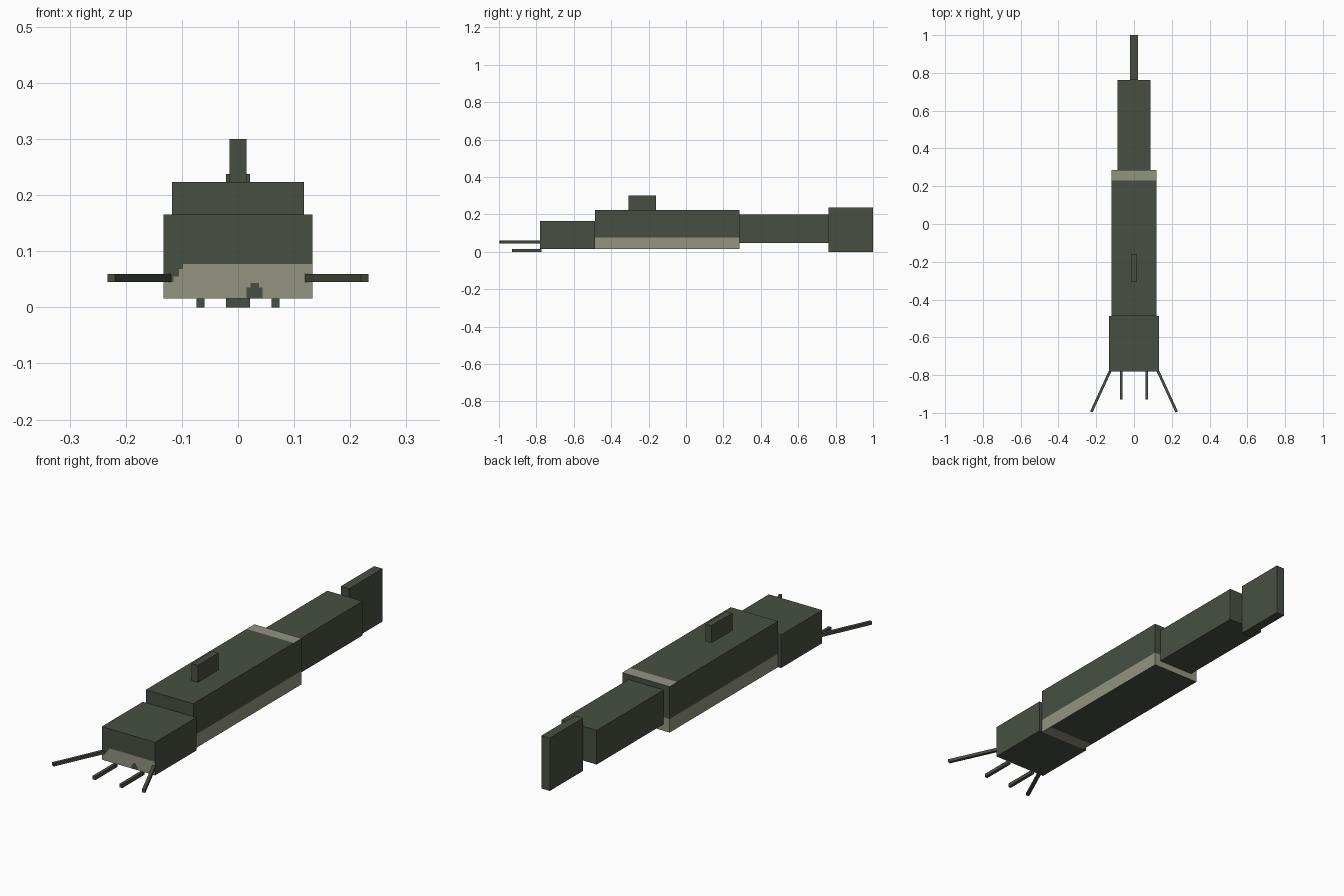
import bpy, bmesh
from mathutils import Vector, Matrix

if "Cube" in bpy.data.objects:
    bpy.data.objects.remove(bpy.data.objects["Cube"])


def material(name, rgb):
    m = bpy.data.materials.new(name)
    m.diffuse_color = (*rgb, 1)
    m.use_nodes = True
    m.node_tree.nodes["Principled BSDF"].inputs["Base Color"].default_value = m.diffuse_color
    return m


GREEN = material("dark olive green", (0.063, 0.078, 0.054))
PALE = material("pale belly", (0.291, 0.296, 0.216))


def box(name, lo, hi, cuts=(), pale=None):
    """Box between two corners, sliced at (axis, value) cuts; pale(centre, normal) picks the belly colour."""
    lo, hi = Vector(lo), Vector(hi)
    bm = bmesh.new()
    bmesh.ops.create_cube(bm, size=1)
    for v in bm.verts:
        v.co = Vector([(lo[i] + hi[i]) / 2 + v.co[i] * (hi[i] - lo[i]) for i in range(3)])
    for axis, value in cuts:
        normal = Vector([float(i == axis) for i in range(3)])
        bmesh.ops.bisect_plane(bm, geom=bm.verts[:] + bm.edges[:] + bm.faces[:],
                               plane_co=normal * value, plane_no=normal)
    bm.normal_update()
    if pale:
        for f in bm.faces:
            f.material_index = int(pale(f.calc_center_median(), f.normal))
    me = bpy.data.meshes.new(name)
    bm.to_mesh(me)
    bm.free()
    me.materials.append(GREEN)
    me.materials.append(PALE)
    ob = bpy.data.objects.new(name, me)
    bpy.context.collection.objects.link(ob)
    return ob


BELLY = 0.077  # height of the colour border


def head_pale(c, n):
    # pale chin on the front only, with a stepped corner and a small dark spot
    if n.y > -0.5 or c.z > BELLY:
        return False
    corner = (c.x < -0.115 and c.z > 0.045) or (c.x < -0.105 and c.z > 0.055) \
        or (c.x < -0.098 and c.z > 0.068)
    spot = (0.015 < c.x < 0.044 and c.z < 0.035) or (0.022 < c.x < 0.037 and c.z < 0.043)
    return not (corner or spot)


def body_pale(c, n):
    if n.z > 0.5:
        return c.y > 0.23      # band on top
    if n.z < -0.5:
        return c.y < -0.43     # band underneath
    return c.z < BELLY         # lower flanks


# Head and body
box("head", (-0.133, -0.78, 0.016), (0.133, -0.487, 0.165),
    [(2, z) for z in (0.035, 0.043, 0.045, 0.055, 0.068, BELLY)]
    + [(0, x) for x in (-0.115, -0.105, -0.098, 0.015, 0.022, 0.037, 0.044)], head_pale)
box("body", (-0.118, -0.487, 0.016), (0.118, 0.285, 0.223),
    [(2, BELLY), (1, 0.23), (1, -0.43)], body_pale)

# Tail and fins
box("tail", (-0.088, 0.285, 0.046), (0.088, 0.762, 0.2))
box("tail_fin", (-0.021, 0.762, 0), (0.021, 1, 0.238))
box("dorsal_fin", (-0.015, -0.308, 0.223), (0.015, -0.16, 0.3))

# Whiskers: straight chin pair and splayed outer pair
for side, label in ((-1, "left"), (1, "right")):
    x = side * 0.067
    box("chin_whisker_" + label, (x - 0.007, -0.93, 0), (x + 0.007, -0.772, 0.016))
    start, end = Vector((side * 0.125, -0.775, 0.052)), Vector((side * 0.226, -0.995, 0.052))
    d = end - start
    whisker = box("outer_whisker_" + label, (-0.007, 0, -0.007), (0.007, d.length, 0.007))
    whisker.data.transform(Matrix.Translation(start) @ d.to_track_quat('Y', 'Z').to_matrix().to_4x4())
